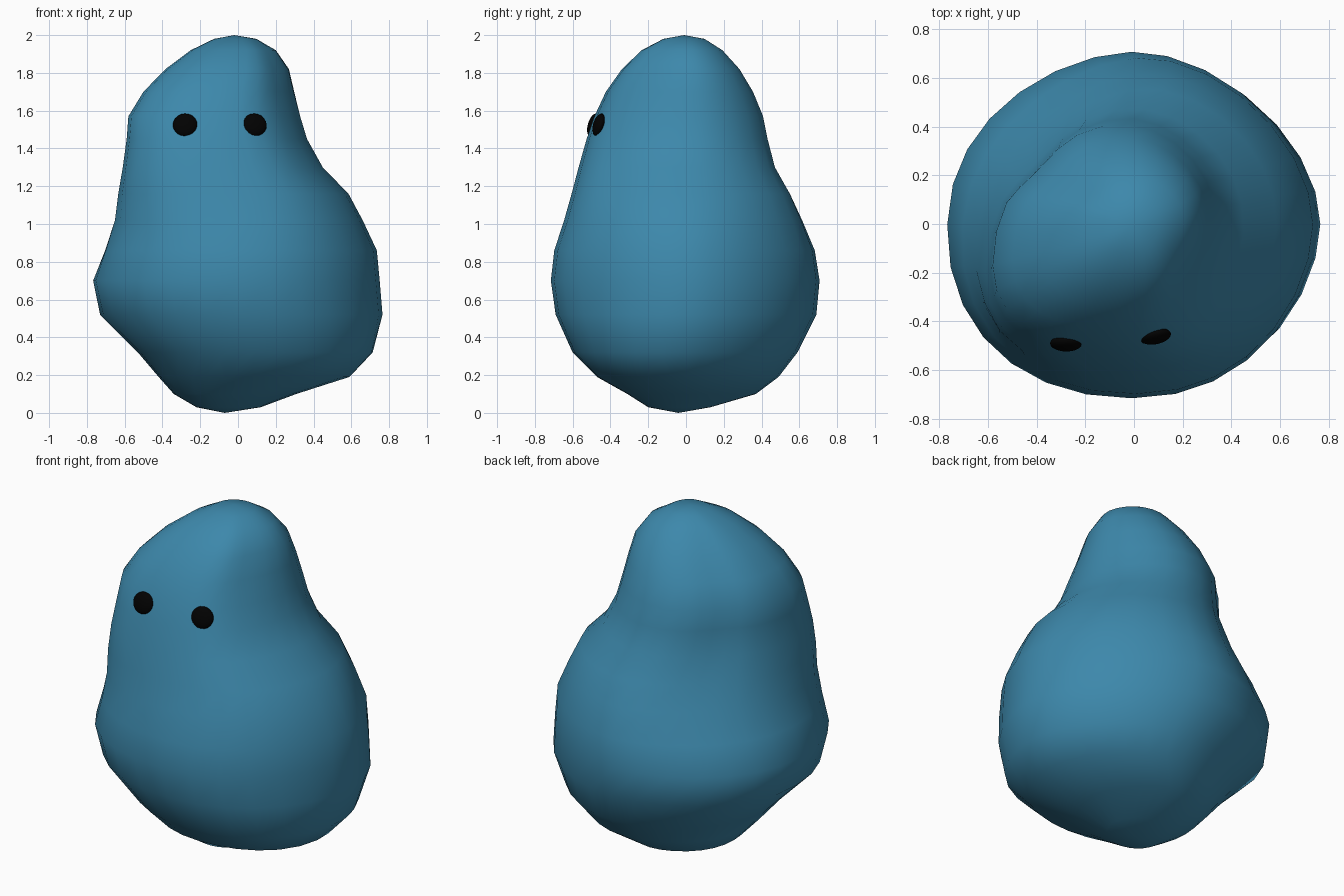
import bpy, bmesh, math
from mathutils import Vector

default = bpy.data.objects.get("Cube")
if default:
    bpy.data.objects.remove(default, do_unlink=True)


def make_material(name, color):
    mat = bpy.data.materials.new(name)
    mat.use_nodes = True
    mat.diffuse_color = (*color, 1)
    bsdf = mat.node_tree.nodes["Principled BSDF"]
    bsdf.inputs["Base Color"].default_value = (*color, 1)
    bsdf.inputs["Roughness"].default_value = 0.7
    return mat


blue = make_material("soft blue", (0.046, 0.246, 0.407))
black = make_material("eye black", (0.0005, 0.0005, 0.0005))

# Body cross-sections: height, x range, y range, back dent, front dent
SECTIONS = [
    (.03, -.22, .12, -.2, .13, 0, 0),
    (.1, -.34, .3, -.31, .37, 0, -.06),
    (.19, -.42, .57, -.47, .49, 0, -.09),
    (.32, -.53, .7, -.6, .59, 0, -.05),
    (.52, -.73, .765, -.69, .69, 0, 0),
    (.7, -.77, .75, -.715, .71, .02, 0),
    (.86, -.71, .735, -.695, .69, .06, 0),
    (1.02, -.65, .66, -.64, .63, .12, 0),
    (1.16, -.63, .59, -.6, .57, .17, .02),
    (1.3, -.615, .46, -.565, .49, .22, .05),
    (1.45, -.605, .38, -.525, .45, .25, .07),
    (1.57, -.6, .345, -.485, .425, .25, .08),
    (1.7, -.52, .315, -.425, .37, .26, .12),
    (1.82, -.4, .285, -.34, .295, .25, .14),
    (1.92, -.26, .21, -.235, .2, .19, .12),
    (1.98, -.13, .1, -.12, .1, .08, .04),
]
SIDES = 28


def signed_power(value, roundness):
    return math.copysign(abs(value) ** (2 / roundness), value)


def lobe(angle, center, sharpness):
    return max(0, math.cos(angle - math.radians(center))) ** sharpness


def section_point(section, angle):
    z, x0, x1, y0, y1, back, front = section
    c, s = math.cos(angle), math.sin(angle)
    # Dents behind and beside the head, and a fuller cheek below the right eye
    cheek = .07 * math.exp(-((z - 1.15) / .28) ** 2)
    swell = 1 - back * lobe(angle, 138, 4) - front * lobe(angle, -30, 6)
    swell += cheek * lobe(angle, 218, 4)
    # The head is boxier than the belly, and most so on its front right corner
    head = min(1, max(0, (z - .9) / .5))
    roundness = 1.98 + .37 * head - (.13 + .07 * head) * (c + s)
    x = (x0 + x1) / 2 + (x1 - x0) / 2 * signed_power(c, roundness) * swell
    y = (y0 + y1) / 2 + (y1 - y0) / 2 * signed_power(s, roundness) * swell
    return x, y, z


# Body lofted through the cross-sections and closed at both poles
bm = bmesh.new()
rings = [[bm.verts.new(section_point(s, math.tau * i / SIDES)) for i in range(SIDES)]
         for s in SECTIONS]
bottom = bm.verts.new((-.07, -.04, 0))
top = bm.verts.new((-.02, -.01, 2))
for i in range(SIDES):
    j = (i + 1) % SIDES
    for low, high in zip(rings, rings[1:]):
        bm.faces.new((low[i], low[j], high[j], high[i]))
    bm.faces.new((bottom, rings[0][j], rings[0][i]))
    bm.faces.new((top, rings[-1][i], rings[-1][j]))
bmesh.ops.recalc_face_normals(bm, faces=bm.faces)
for face in bm.faces:
    face.smooth = True
mesh = bpy.data.meshes.new("body")
bm.to_mesh(mesh)
bm.free()
body = bpy.data.objects.new("body", mesh)
bpy.context.collection.objects.link(body)
mesh.materials.append(blue)
bpy.context.view_layer.update()

# Eyes: flattened balls resting on the face, turned mostly forwards
for name, x, turn in (("right_eye", -.28, -.03), ("left_eye", .088, .2)):
    hit, spot, normal, _ = body.ray_cast(Vector((x, -2, 1.525)), Vector((0, 1, 0)))
    bpy.ops.mesh.primitive_uv_sphere_add(segments=20, ring_count=12, radius=1, location=spot)
    eye = bpy.context.object
    eye.name = name
    eye.scale = (.065, .062, .028)
    eye.rotation_euler = Vector((turn, -1, .3)).to_track_quat('Z', 'Y').to_euler()
    eye.data.materials.append(black)
    bpy.ops.object.shade_smooth()
